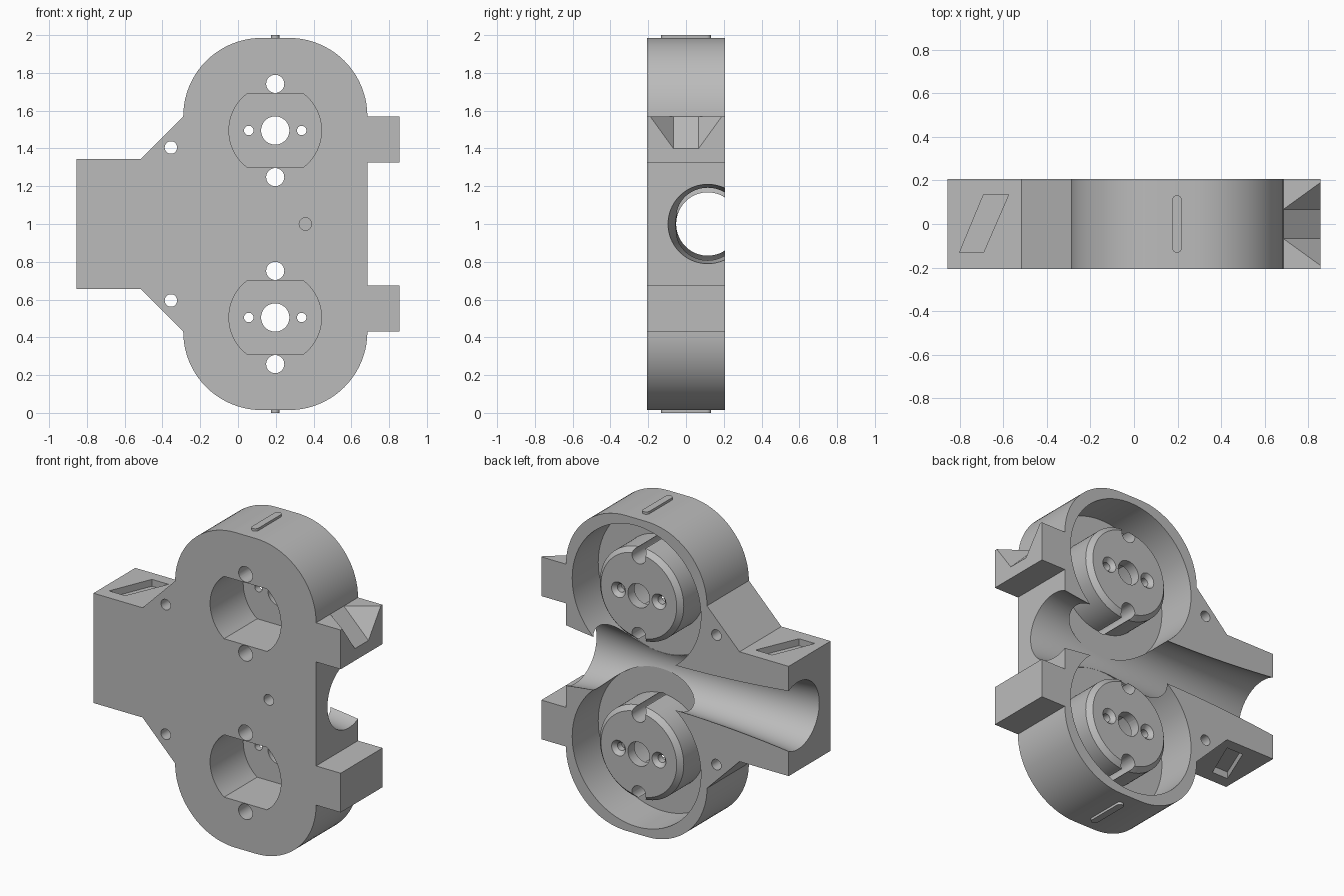
import bpy, bmesh, math
from mathutils import Vector, Matrix

cube = bpy.data.objects.get("Cube")
if cube:
    bpy.data.objects.remove(cube)

grey = bpy.data.materials.new("plain grey")
grey.use_nodes = True
COLOUR = (0.5, 0.5, 0.5, 1)
grey.diffuse_color = COLOUR
grey.node_tree.nodes["Principled BSDF"].inputs["Base Color"].default_value = COLOUR

FRONT, BACK = -0.207, 0.207
CX = 0.197                  # middle of the two sockets
SOCKETS = (1.495, 0.505)    # socket heights
FLOOR, FACE = -0.05, 0.185  # pocket floor and boss face


def finish(bm, name):
    bmesh.ops.recalc_face_normals(bm, faces=bm.faces)
    mesh = bpy.data.meshes.new(name)
    bm.to_mesh(mesh)
    bm.free()
    mesh.materials.append(grey)
    ob = bpy.data.objects.new(name, mesh)
    bpy.context.collection.objects.link(ob)
    return ob


def prism(name, points, lo, hi, axis="y"):
    """Extrude an outline along y or z."""
    place = (lambda u, v, a: (u, a, v)) if axis == "y" else (lambda u, v, a: (u, v, a))
    bm = bmesh.new()
    face = bm.faces.new([bm.verts.new(place(u, v, lo)) for u, v in points])
    new = bmesh.ops.extrude_face_region(bm, geom=[face])["geom"]
    shift = Vector(place(0, 0, hi - lo))
    bmesh.ops.translate(bm, vec=shift, verts=[v for v in new if isinstance(v, bmesh.types.BMVert)])
    return finish(bm, name)


def lathe(name, profile, centre, axis="Y", steps=64):
    """Spin (radius, position) points round the y or x axis."""
    bm = bmesh.new()
    verts = [bm.verts.new((r, 0, a)) for r, a in profile]
    edges = [bm.edges.new(pair) for pair in zip(verts, verts[1:])]
    bmesh.ops.spin(bm, geom=verts + edges, cent=(0, 0, 0), axis=(0, 0, 1),
                   angle=math.tau, steps=steps)
    bmesh.ops.remove_doubles(bm, verts=bm.verts, dist=1e-5)
    turn = Matrix.Rotation(-math.pi / 2, 4, "X") if axis == "Y" else Matrix.Rotation(math.pi / 2, 4, "Y")
    bmesh.ops.transform(bm, matrix=Matrix.Translation(centre) @ turn, verts=bm.verts)
    return finish(bm, name)


def drill(x, z, radius, lo=-0.3, hi=0.3):
    return lathe("drill", [(0, lo), (radius, lo), (radius, hi), (0, hi)], (x, 0, z), steps=32)


def arc(cx, cz, r, start, end, steps=20):
    angles = [math.radians(start + (end - start) * i / steps) for i in range(steps + 1)]
    return [(cx + r * math.cos(a), cz + r * math.sin(a)) for a in angles]


# Housing outline: upper half, then mirrored below
R = 0.415
upper = [(0.685, 1.325), (0.855, 1.325), (0.855, 1.57), (0.685, 1.57)]
upper += arc(0.685 - R, 1.57, R, 0, 90)[1:]
upper += arc(-0.29 + R, 1.57, R, 90, 180)
upper += [(-0.515, 1.343), (-0.855, 1.343)]
lower = [(x, 2 - z) for x, z in reversed(upper)]
housing = prism("housing", upper + lower, FRONT, BACK)

cutters = []

# Round pockets at the back, each leaving a chamfered boss
for z in SOCKETS:
    cutters.append(lathe("pocket", [(0, FACE), (0.262, FACE), (0.29, FACE - 0.03), (0.29, FLOOR),
                                    (0.445, FLOOR), (0.445, 0.3), (0, 0.3)], (CX, 0, z), steps=96))

# Flared channel along x, open at the back
channel = [(0, -0.9)]
for i in range(33):
    x = -0.9 + 1.62 * i / 32
    flare = (x / 0.685) ** 2 if x > 0 else (x / 0.855) ** 2
    channel.append((0.167 + 0.043 * flare, x))
channel.append((0, 0.72))
cutters.append(lathe("channel", channel, (0, 0.115, 1), "X", 96))

# Socket openings at the front, with flat top and bottom, and their holes
for z in SOCKETS:
    tilt = math.degrees(math.asin(0.195 / 0.245))
    opening = arc(CX, z, 0.245, -tilt, tilt) + arc(CX, z, 0.245, 180 - tilt, 180 + tilt)
    cutters.append(prism("opening", opening, -0.3, 0.12))
    cutters.append(drill(CX, z, 0.075))
    for side in (-1, 1):
        cutters.append(drill(CX, z + side * 0.247, 0.048))
        cutters.append(lathe("screw_hole", [(0, 0), (0.025, 0), (0.025, FACE - 0.025),
                                            (0.048, FACE), (0.048, 0.25), (0, 0.25)],
                             (CX + side * 0.14, 0, z), steps=32))

# Fixing holes and a blind pin hole in the front
cutters += [drill(-0.355, 1 + side * 0.405, 0.033) for side in (-1, 1)]
cutters.append(drill(0.357, 1, 0.033, -0.3, -0.1))

# Slanted recesses above and below the side block
slant = [(-0.8, -0.13), (-0.69, -0.13), (-0.575, 0.135), (-0.69, 0.135)]
cutters.append(prism("recess", slant, 1.3, 1.4, "z"))
cutters.append(prism("recess", slant, 0.6, 0.7, "z"))

# Ramped notch in the upper lug
bm = bmesh.new()
for s in (-1, 1):
    for x, y, z in ((0.685, 0.067, 1.57), (0.855, 0.19, 1.57), (0.855, 0.067, 1.4)):
        bm.verts.new((x, s * y, z))
        bm.verts.new((x + (0.02 if x > 0.7 else 0), s * y, z + (0.02 if z > 1.5 else 0)))
hull = bmesh.ops.convex_hull(bm, input=bm.verts)
bmesh.ops.delete(bm, geom=[v for v in bm.verts if not v.link_faces], context="VERTS")
cutters.append(finish(bm, "notch"))

# Apply all cuts, then remove the cutters
bpy.context.view_layer.objects.active = housing
for cutter in cutters:
    cutter.hide_render = True
    mod = housing.modifiers.new("cut", "BOOLEAN")
    mod.operation, mod.solver, mod.object = "DIFFERENCE", "EXACT", cutter
    bpy.ops.object.modifier_apply(modifier=mod.name)
    bpy.data.objects.remove(cutter)

# Thin rounded ribs on top and bottom
rib = arc(CX, 0.11, 0.022, 0, 180, 10) + arc(CX, -0.11, 0.022, 180, 360, 10)
parts = [housing, prism("top_rib", rib, 1.98, 2.0, "z"), prism("bottom_rib", rib, 0, 0.02, "z")]

# Smooth the round walls, keep the edges sharp
bpy.ops.object.select_all(action="DESELECT")
for ob in parts:
    ob.select_set(True)
bpy.ops.object.shade_smooth_by_angle(angle=math.radians(25))
